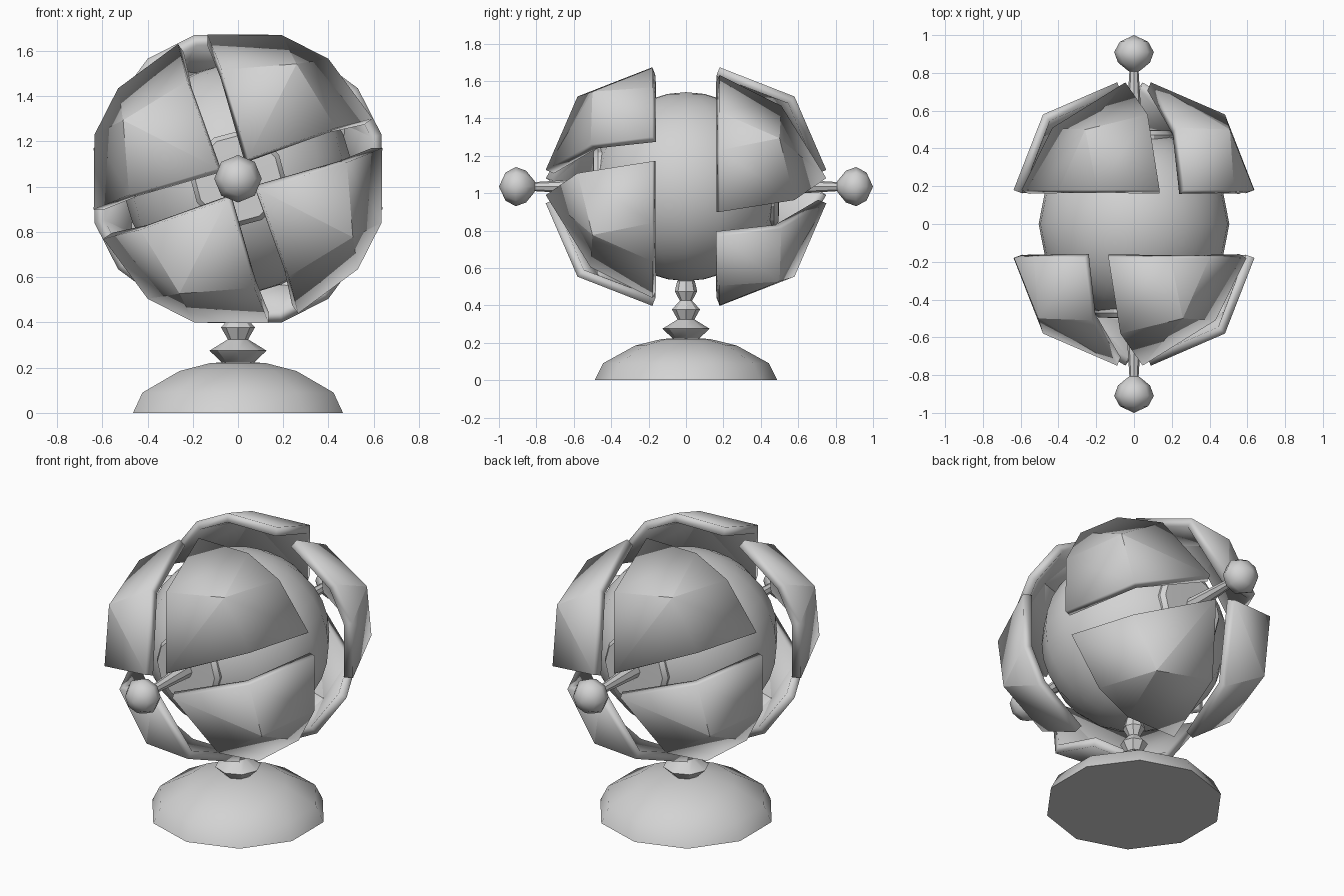
import bpy, bmesh, math
from mathutils import Matrix, Vector

cube = bpy.data.objects.get("Cube")
if cube:
    bpy.data.objects.remove(cube, do_unlink=True)

CENTRE = Vector((0, 0, 1.035))
GREY = (0.65, 0.65, 0.65, 1)

grey = bpy.data.materials.new("plain grey")
grey.use_nodes = True
grey.diffuse_color = GREY
grey.node_tree.nodes["Principled BSDF"].inputs["Base Color"].default_value = GREY


def add_object(name, bm, smooth):
    """Store the mesh as an object, smoothed below the given angle."""
    mesh = bpy.data.meshes.new(name)
    bm.to_mesh(mesh)
    bm.free()
    mesh.materials.append(grey)
    ob = bpy.data.objects.new(name, mesh)
    bpy.context.collection.objects.link(ob)
    bpy.ops.object.select_all(action='DESELECT')
    ob.select_set(True)
    bpy.context.view_layer.objects.active = ob
    bpy.ops.object.shade_smooth_by_angle(angle=math.radians(smooth))
    return ob


def lathe(name, profile, sides, matrix=Matrix(), smooth=40):
    """Spin (radius, height) points around z, then place with the matrix."""
    bm = bmesh.new()
    rings = []
    for r, h in profile:
        if r == 0:
            rings.append([bm.verts.new((0, 0, h))] * sides)
        else:
            angles = [math.pi / 2 + 2 * math.pi * k / sides for k in range(sides)]
            rings.append([bm.verts.new((r * math.cos(a), r * math.sin(a), h)) for a in angles])
    for low, high in zip(rings, rings[1:]):
        for k in range(sides):
            n = (k + 1) % sides
            corners = list(dict.fromkeys((low[k], low[n], high[n], high[k])))
            bm.faces.new(corners)
    bm.transform(matrix)
    bmesh.ops.recalc_face_normals(bm, faces=bm.faces)
    return add_object(name, bm, smooth)


# Domed base and turned stem
lathe("base", [(0, 0), (0.488, 0), (0.444, 0.09), (0.272, 0.185), (0.13, 0.22), (0, 0.228)], 10, smooth=45)
lathe("stem", [(0, 0.2), (0.07, 0.222), (0.126, 0.275), (0.045, 0.325), (0.075, 0.378),
               (0.033, 0.425), (0.06, 0.475), (0.047, 0.53), (0, 0.56)], 8, smooth=30)

# Inner globe
bm = bmesh.new()
bmesh.ops.create_uvsphere(bm, u_segments=16, v_segments=16, radius=0.505)
bm.transform(Matrix.Translation(CENTRE))
add_object("globe", bm, 40)

# Shell panel: (angle from panel middle, radius, distance forward)
PANEL = [(0, 0.10, 0.75), (35.5, 0.487, 0.58), (0, 0.57, 0.50), (-35.5, 0.487, 0.51),
         (39, 0.652, 0.18), (10, 0.664, 0.18), (-10, 0.664, 0.18), (-39, 0.652, 0.18)]
FACES = [(0, 1, 2), (0, 2, 3), (1, 4, 5), (1, 5, 2), (2, 5, 6), (2, 6, 7), (3, 2, 7)]
BALL = [(0, 0.8), (0.03, 0.81), (0.085, 0.855), (0.105, 0.91), (0.075, 0.965), (0, 1.0)]

for side, turn in (("front", 0), ("back", math.pi)):
    place = Matrix.Translation(CENTRE) @ Matrix.Rotation(turn, 4, 'Z')
    outward = place @ Matrix.Rotation(math.pi / 2, 4, 'X')

    # Four tilted shell panels
    for k in range(4):
        bm = bmesh.new()
        verts = []
        for offset, r, forward in PANEL:
            a = math.radians(63 + 90 * k + offset)
            verts.append(bm.verts.new((r * math.cos(a), -forward, r * math.sin(a))))
        for f in FACES:
            face = bm.faces.new([verts[i] for i in f])
            face.normal_update()
            if face.normal.dot(face.calc_center_median()) < 0:
                face.normal_flip()
        bm.transform(place)
        panel = add_object(f"{side}_shell_panel_{k + 1}", bm, 12)
        solid = panel.modifiers.new("thickness", 'SOLIDIFY')
        solid.thickness = 0.05
        solid.offset = -1
        # Thickness comes before the smoothing modifier
        panel.modifiers.move(len(panel.modifiers) - 1, 0)

    # Collar, rod and ball of the axle
    lathe(f"{side}_collar", [(0, 0.4), (0.21, 0.4), (0.21, 0.47), (0.19, 0.495), (0, 0.5)],
          12, outward, 30)
    lathe(f"{side}_rod", [(0, 0.45), (0.045, 0.48), (0.023, 0.83), (0, 0.85)], 8, outward)
    lathe(f"{side}_ball", BALL, 8, outward, 60)
